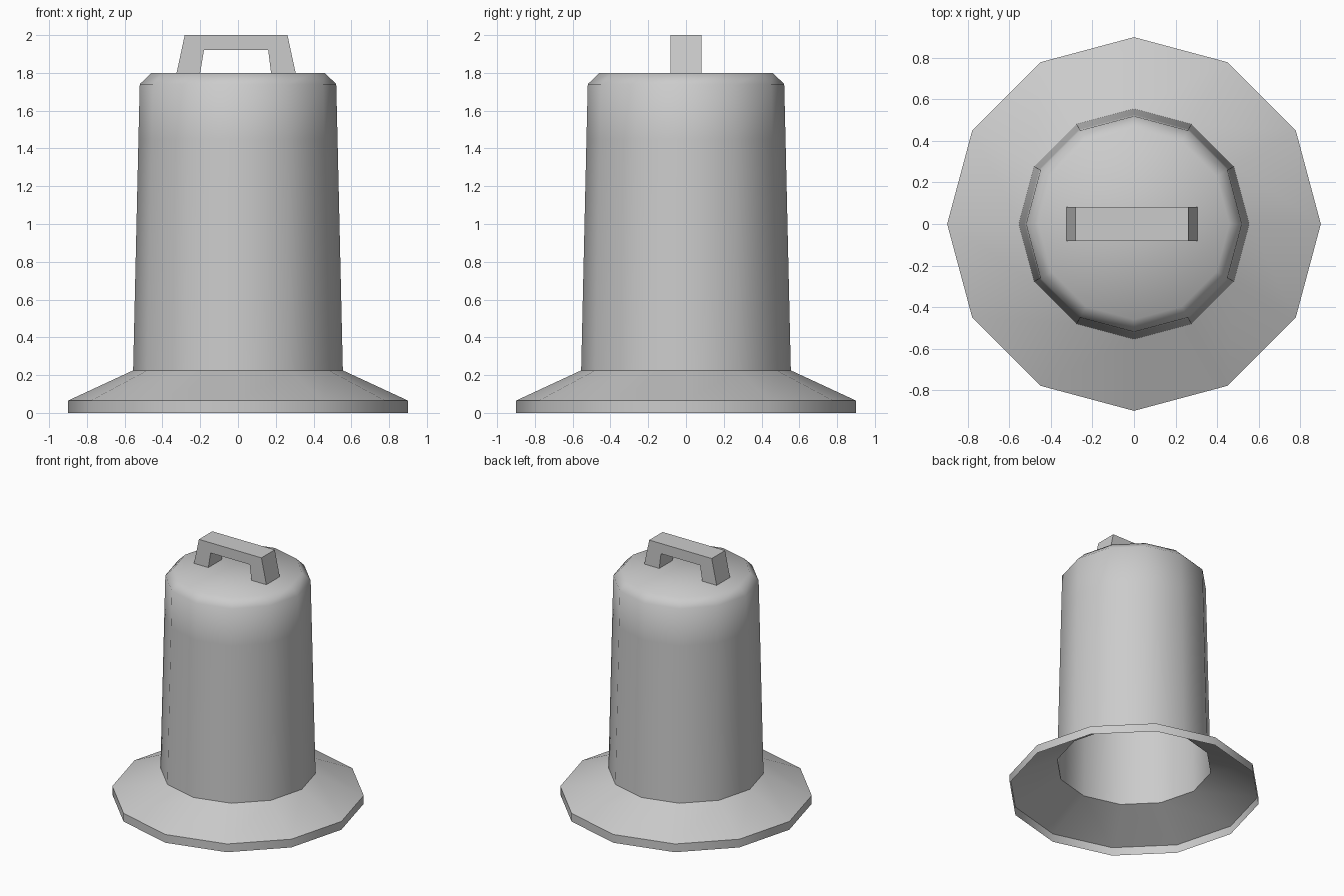
import bpy, bmesh, math

SIDES = 12

cube = bpy.data.objects.get("Cube")
if cube:
    bpy.data.objects.remove(cube, do_unlink=True)

grey = bpy.data.materials.new("plain_grey")
grey.use_nodes = True
grey.diffuse_color = (0.6, 0.6, 0.6, 1)
grey.node_tree.nodes["Principled BSDF"].inputs["Base Color"].default_value = grey.diffuse_color


def finish(name, bm):
    """Turn a bmesh into a named grey object."""
    mesh = bpy.data.meshes.new(name)
    bm.to_mesh(mesh)
    bm.free()
    mesh.materials.append(grey)
    obj = bpy.data.objects.new(name, mesh)
    bpy.context.collection.objects.link(obj)
    return obj


def lathe(name, profile, capped=False):
    """Sweep (radius, height) points round z as an open sheet."""
    bm = bmesh.new()
    angles = [2 * math.pi * i / SIDES for i in range(SIDES)]
    rings = [[bm.verts.new((r * math.cos(a), r * math.sin(a), z)) for a in angles]
             for r, z in profile]
    for low, high in zip(rings, rings[1:]):
        for i in range(SIDES):
            j = (i + 1) % SIDES
            bm.faces.new((low[i], low[j], high[j], high[i]))
    if capped:
        bm.faces.new(rings[-1])
    obj = finish(name, bm)
    bpy.ops.object.select_all(action='DESELECT')
    obj.select_set(True)
    bpy.context.view_layer.objects.active = obj
    bpy.ops.object.shade_smooth_by_angle(angle=math.radians(50))
    return obj


# Flared base skirt with an upright rim, hollow underneath
lathe("base_flange", [(0.9, 0), (0.9, 0.065), (0.555, 0.225)])

# Tapered hollow body with a chamfered closed top
lathe("body", [(0.555, 0.225), (0.527, 1.45), (0.52, 1.74), (0.46, 1.8)], capped=True)

# Carrying handle: flat arch outline extruded through its depth
outline = [(-0.325, 1.8), (-0.2, 1.8), (-0.18, 1.92), (0.16, 1.92),
           (0.175, 1.8), (0.305, 1.8), (0.262, 2.0), (-0.282, 2.0)]
bm = bmesh.new()
front = bm.faces.new([bm.verts.new((x, -0.083, z)) for x, z in outline])
side = bmesh.ops.extrude_face_region(bm, geom=[front], use_keep_orig=True)
bmesh.ops.translate(bm, vec=(0, 0.166, 0),
                    verts=[v for v in side["geom"] if isinstance(v, bmesh.types.BMVert)])
bmesh.ops.recalc_face_normals(bm, faces=bm.faces)
finish("handle", bm)
